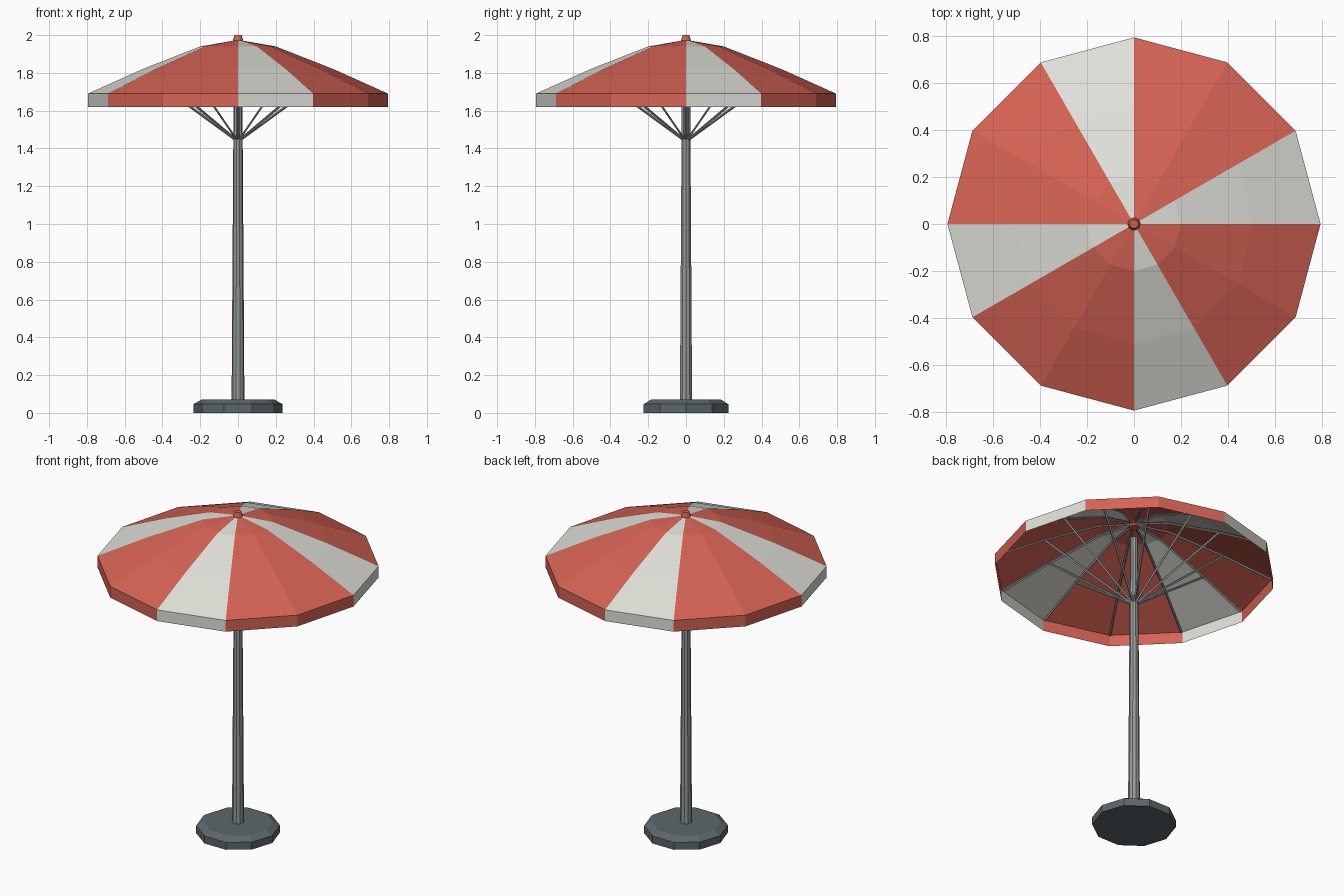
import bpy, bmesh, math
from mathutils import Vector

if "Cube" in bpy.data.objects:
    bpy.data.objects.remove(bpy.data.objects["Cube"])


def material(name, rgb):
    m = bpy.data.materials.new(name)
    m.diffuse_color = (*rgb, 1)
    m.use_nodes = True
    m.node_tree.nodes["Principled BSDF"].inputs["Base Color"].default_value = m.diffuse_color
    return m


RED = material("red fabric", (0.67, 0.125, 0.088))
WHITE = material("off white fabric", (0.73, 0.74, 0.68))
METAL = material("grey metal", (0.30, 0.33, 0.32))
STONE = material("dark slate", (0.105, 0.135, 0.145))


def make_object(name, bm, *mats):
    mesh = bpy.data.meshes.new(name)
    bm.to_mesh(mesh)
    bm.free()
    for m in mats:
        mesh.materials.append(m)
    ob = bpy.data.objects.new(name, mesh)
    bpy.context.collection.objects.link(ob)
    return ob


def polar(r, angle, z):
    return Vector((r * math.cos(angle), r * math.sin(angle), z))


def lathe(bm, profile, sides, caps=True, colour=lambda i: 0):
    """Spin (radius, z) points from bottom to top; radius 0 closes to a tip."""
    rings = []
    for r, z in profile:
        if r == 0:
            rings.append([bm.verts.new((0, 0, z))] * sides)
        else:
            rings.append([bm.verts.new(polar(r, math.tau * i / sides, z)) for i in range(sides)])
    for a, b in zip(rings, rings[1:]):
        for i in range(sides):
            j = (i + 1) % sides
            loop = list(dict.fromkeys((a[i], a[j], b[j], b[i])))
            bm.faces.new(loop).material_index = colour(i)
    if caps:
        bm.faces.new(rings[0][::-1])
        bm.faces.new(rings[-1])


def rod(bm, a, b, radius):
    """Thin four-sided bar between two points."""
    d = b - a
    ret = bmesh.ops.create_cone(bm, segments=4, radius1=radius, radius2=radius,
                                depth=d.length, cap_ends=True)
    turn = d.to_track_quat('Z', 'Y')
    for v in ret["verts"]:
        v.co = turn @ v.co + (a + b) / 2


# Ten-sided weighted base with a bevelled top
bm = bmesh.new()
lathe(bm, [(0.236, 0), (0.236, 0.046), (0.195, 0.07)], 10)
make_object("base", bm, STONE)

# Tapered pole
bm = bmesh.new()
lathe(bm, [(0.034, 0.06), (0.022, 1.87)], 10)
make_object("pole", bm, METAL)

# Canopy: hem, slopes and peak, every third panel white
CANOPY = [(0.795, 1.62), (0.795, 1.69), (0.51, 1.818), (0.2, 1.94), (0, 1.975)]
bm = bmesh.new()
lathe(bm, CANOPY, 12, caps=False, colour=lambda i: 1 if i % 3 == 0 else 0)
make_object("canopy", bm, RED, WHITE)

# Finial on the peak
bm = bmesh.new()
lathe(bm, [(0.028, 1.94), (0.027, 1.972), (0.019, 2.0)], 10)
make_object("finial", bm, RED)

# Ribs under each seam, and struts from the pole to the ribs
ribs, struts = bmesh.new(), bmesh.new()
for i in range(12):
    angle = math.tau * i / 12
    points = [polar(r, angle, z - 0.01) for r, z in
              [(0.785, 1.692), (0.51, 1.818), (0.2, 1.94), (0.02, 1.968)]]
    for a, b in zip(points, points[1:]):
        rod(ribs, a, b, 0.006)
    rod(struts, polar(0.018, angle, 1.45), polar(0.51, angle, 1.808), 0.007)
make_object("ribs", ribs, METAL)
make_object("struts", struts, METAL)
